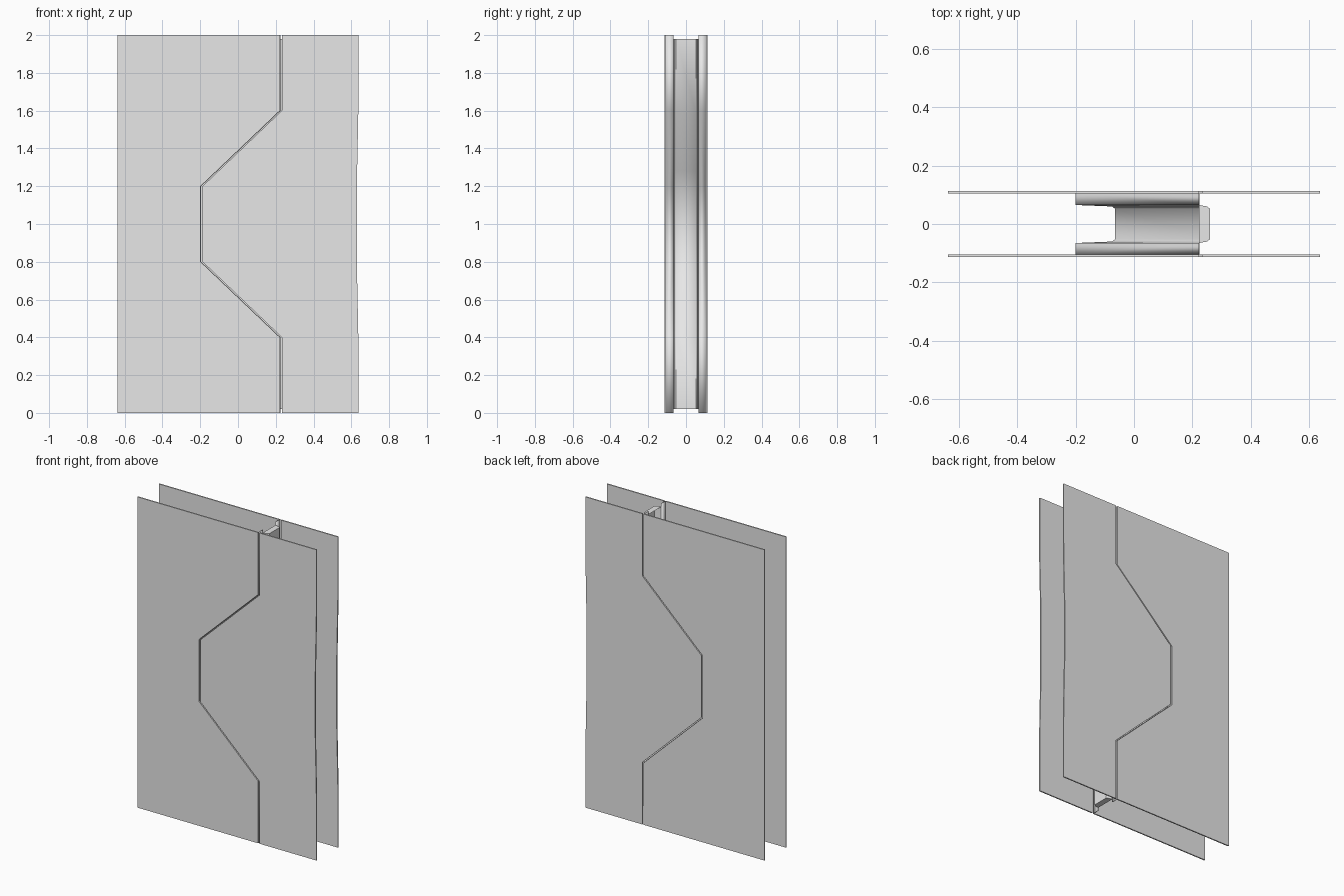
import bpy, bmesh, math

if "Cube" in bpy.data.objects:
    bpy.data.objects.remove(bpy.data.objects["Cube"], do_unlink=True)

grey = bpy.data.materials.new("light_grey")
grey.use_nodes = True
colour = (0.8, 0.8, 0.8, 1)
grey.diffuse_color = colour
grey.node_tree.nodes["Principled BSDF"].inputs["Base Color"].default_value = colour

WIDE, HIGH = 0.637, 2.0
OUTER, INNER, SHEET = 0.113, 0.065, 0.008
GAP = 0.01


def finish(name, bm, smooth=False):
    bmesh.ops.recalc_face_normals(bm, faces=bm.faces)
    mesh = bpy.data.meshes.new(name)
    bm.to_mesh(mesh)
    bm.free()
    ob = bpy.data.objects.new(name, mesh)
    bpy.context.collection.objects.link(ob)
    mesh.materials.append(grey)
    if smooth:
        bpy.ops.object.select_all(action='DESELECT')
        ob.select_set(True)
        bpy.context.view_layer.objects.active = ob
        bpy.ops.object.shade_smooth_by_angle(angle=math.radians(50))
    return ob


def mirrored(half):
    """Complete a lower half path by reflecting it about mid height."""
    return half + [(x, HIGH - z) for x, z in reversed(half)]


def sheet(name, outline, y):
    bm = bmesh.new()
    face = bm.faces.new([bm.verts.new((x, y, z)) for x, z in outline])
    out = bmesh.ops.extrude_face_region(bm, geom=[face])
    moved = [v for v in out["geom"] if isinstance(v, bmesh.types.BMVert)]
    bmesh.ops.translate(bm, verts=moved, vec=(0, SHEET, 0))
    finish(name, bm)


def loft(name, sections, caps=False):
    """Join matching cross-sections, optionally closing the two ends."""
    bm = bmesh.new()
    rows = [[bm.verts.new(p) for p in s] for s in sections]
    for a, b in zip(rows, rows[1:]):
        for i in range(len(a) - 1):
            bm.faces.new((a[i], a[i + 1], b[i + 1], b[i]))
    if caps:
        bm.faces.new(rows[0])
        bm.faces.new(rows[-1])
    return finish(name, bm, True)


# Angular seam between the two leaves and the slightly waisted free edge
seam = mirrored([(0.222, 0), (0.222, 0.4), (-0.198, 0.8)])
free_edge = mirrored([(WIDE, 0), (WIDE, 0.4), (0.629, 0.8)])
left_outline = [(-WIDE, 0)] + seam + [(-WIDE, HIGH)]
right_outline = [(x + GAP, z) for x, z in seam] + free_edge[::-1]

for side, s in (("front", -1), ("back", 1)):
    y = -OUTER if s < 0 else OUTER - SHEET
    # Skins of both leaves
    sheet(side + "_wide_skin", left_outline, y)
    sheet(side + "_narrow_skin", right_outline, y)
    # Return lip folded inward along the seam
    lip = loft(side + "_seam_lip",
               [[(x, s * (OUTER - SHEET), z), (x, s * INNER, z)] for x, z in seam])
    mod = lip.modifiers.new("thickness", 'SOLIDIFY')
    mod.thickness = 0.004
    mod.offset = 0

# Hollow interlocking tongue, tapered and chamfered at its tip
tip = mirrored([(0.26, 0.02), (0.26, 0.41), (-0.065, 0.72)])
sections = []
for (bx, bz), (tx, tz) in zip(seam, tip):
    bz = min(max(bz, 0.02), HIGH - 0.02)
    half = [(bx, INNER, bz), (tx - 0.01, 0.06, tz), (tx, 0.052, tz)]
    sections.append(half + [(x, -y, z) for x, y, z in reversed(half)])
loft("edge_tongue", sections, caps=True)
